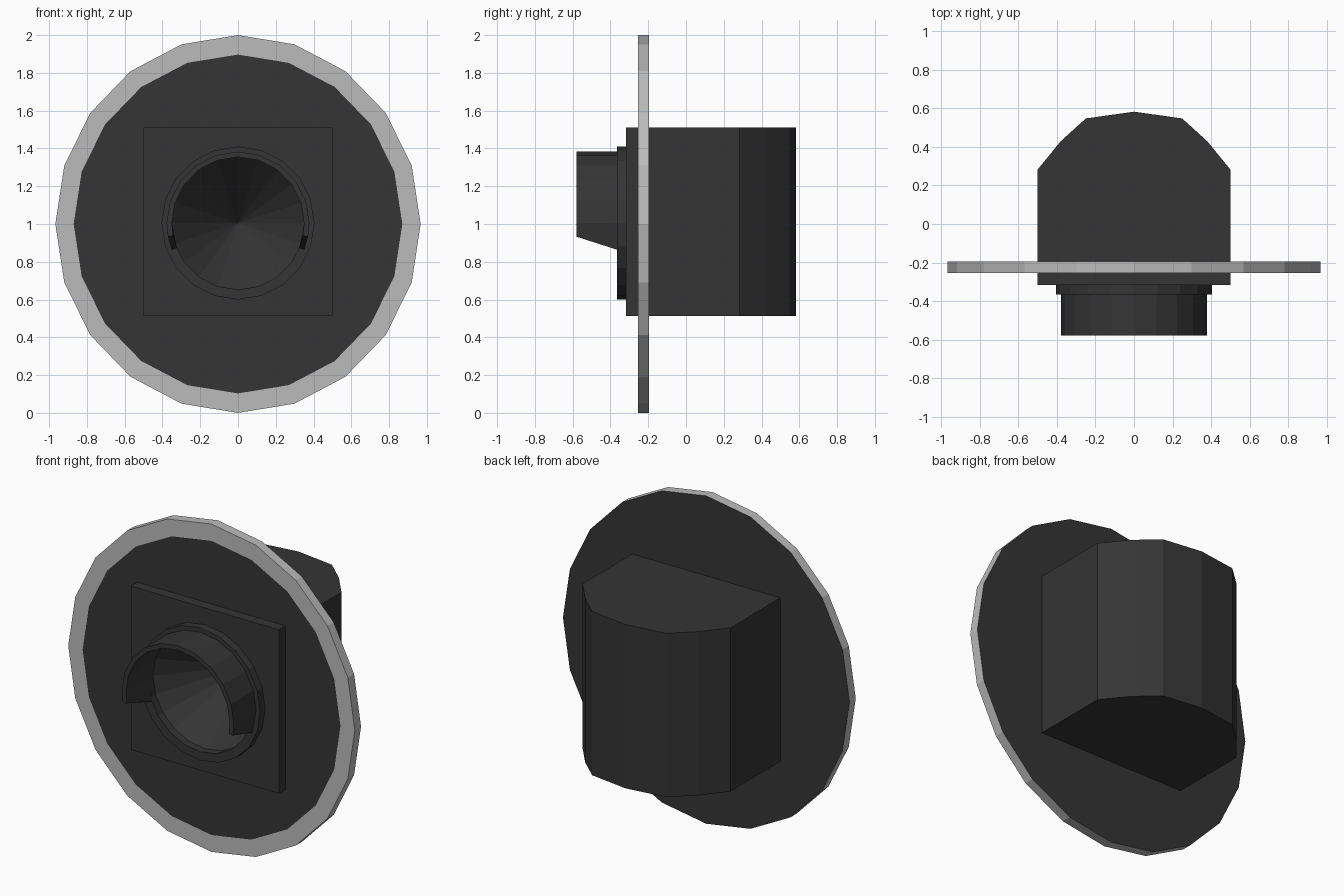
import bpy, bmesh, math

if "Cube" in bpy.data.objects:
    bpy.data.objects.remove(bpy.data.objects["Cube"])

N = 20
CZ = 1.005


def material(name, value):
    m = bpy.data.materials.new(name)
    m.diffuse_color = (value, value, value, 1)
    m.use_nodes = True
    m.node_tree.nodes["Principled BSDF"].inputs["Base Color"].default_value = m.diffuse_color
    return m


dark = material("dark_housing", 0.035)
grey = material("grey_border", 0.5)


def make(name, verts, faces, mats=(dark,), indices=None):
    mesh = bpy.data.meshes.new(name)
    mesh.from_pydata(verts, [], faces)
    for m in mats:
        mesh.materials.append(m)
    if indices:
        for poly, i in zip(mesh.polygons, indices):
            poly.material_index = i
    bm = bmesh.new()
    bm.from_mesh(mesh)
    bmesh.ops.recalc_face_normals(bm, faces=bm.faces)
    bm.to_mesh(mesh)
    bm.free()
    obj = bpy.data.objects.new(name, mesh)
    bpy.context.collection.objects.link(obj)
    return obj


def lathe(name, profile, mats=(dark,), slots=None):
    """Closed profile of (x radius, z radius, y, centre z) turned around y."""
    verts, faces, idx = [], [], []
    for rx, rz, y, cz in profile:
        for k in range(N):
            a = 2 * math.pi * k / N
            verts.append((rx * math.sin(a), y, cz + rz * math.cos(a)))
    P = len(profile)
    for p in range(P):
        q = (p + 1) % P
        for k in range(N):
            j = (k + 1) % N
            faces.append((p * N + k, p * N + j, q * N + j, q * N + k))
            idx.append(slots[p] if slots else 0)
    return make(name, verts, faces, mats, idx)


# Backing disc: dark face, grey border and rim, dark back
lathe("backing_disc",
      [(0.45, 0.45, -0.255, 1.0), (0.87, 0.897, -0.255, 1.0), (0.967, 1.0, -0.255, 1.0),
       (0.967, 1.0, -0.195, 1.0), (0.45, 0.45, -0.195, 1.0)],
      (dark, grey), [0, 1, 1, 0, 0])

# Housing with faceted rounded back
half = [(0.5, -0.317), (0.5, 0.283), (0.38, 0.43), (0.25, 0.548)]
outline = half + [(0, 0.583)] + [(-x, y) for x, y in reversed(half)]
n = len(outline)
verts = [(x, y, z) for z in (0.513, 1.512) for x, y in outline]
faces = [tuple(range(n)), tuple(range(n, 2 * n))]
faces += [(i, (i + 1) % n, n + (i + 1) % n, n + i) for i in range(n)]
housing = make("housing", verts, faces)

# Conical recess cut into the housing front
rim = [(0.352 * math.sin(2 * math.pi * k / N), CZ + 0.352 * math.cos(2 * math.pi * k / N)) for k in range(N)]
verts = [(x, y, z) for y in (-0.4, -0.317) for x, z in rim] + [(0, 0.08, CZ)]
faces = [tuple(range(N))]
for k in range(N):
    j = (k + 1) % N
    faces += [(k, j, N + j, N + k), (N + k, N + j, 2 * N)]
cutter = make("recess_cutter", verts, faces)
cutter.hide_render = True
mod = housing.modifiers.new("recess", 'BOOLEAN')
mod.operation = 'DIFFERENCE'
mod.solver = 'EXACT'
mod.object = cutter
bpy.context.view_layer.objects.active = housing
bpy.ops.object.modifier_apply(modifier=mod.name)
bpy.data.objects.remove(cutter)

# Lens ring
lathe("lens_ring", [(0.352, 0.352, -0.315, CZ), (0.352, 0.352, -0.365, CZ),
                    (0.405, 0.405, -0.365, CZ), (0.405, 0.405, -0.315, CZ)])

# Visor: open arc with a sloping lower cut
steps = [18 * k for k in range(-5, 6)]
front = [-101] + steps + [101]
back = [-112] + steps + [112]
verts = []
for f, b in zip(front, back):
    for deg, y, r in ((f, -0.58, 0.35), (f, -0.58, 0.378), (b, -0.363, 0.378), (b, -0.363, 0.35)):
        a = math.radians(deg)
        verts.append((r * math.sin(a), y, CZ + r * math.cos(a)))
M = len(front)
faces = [(0, 1, 2, 3), tuple(4 * (M - 1) + i for i in range(4))]
for s in range(M - 1):
    for i in range(4):
        j = (i + 1) % 4
        faces.append((4 * s + i, 4 * s + j, 4 * s + 4 + j, 4 * s + 4 + i))
make("visor", verts, faces)
